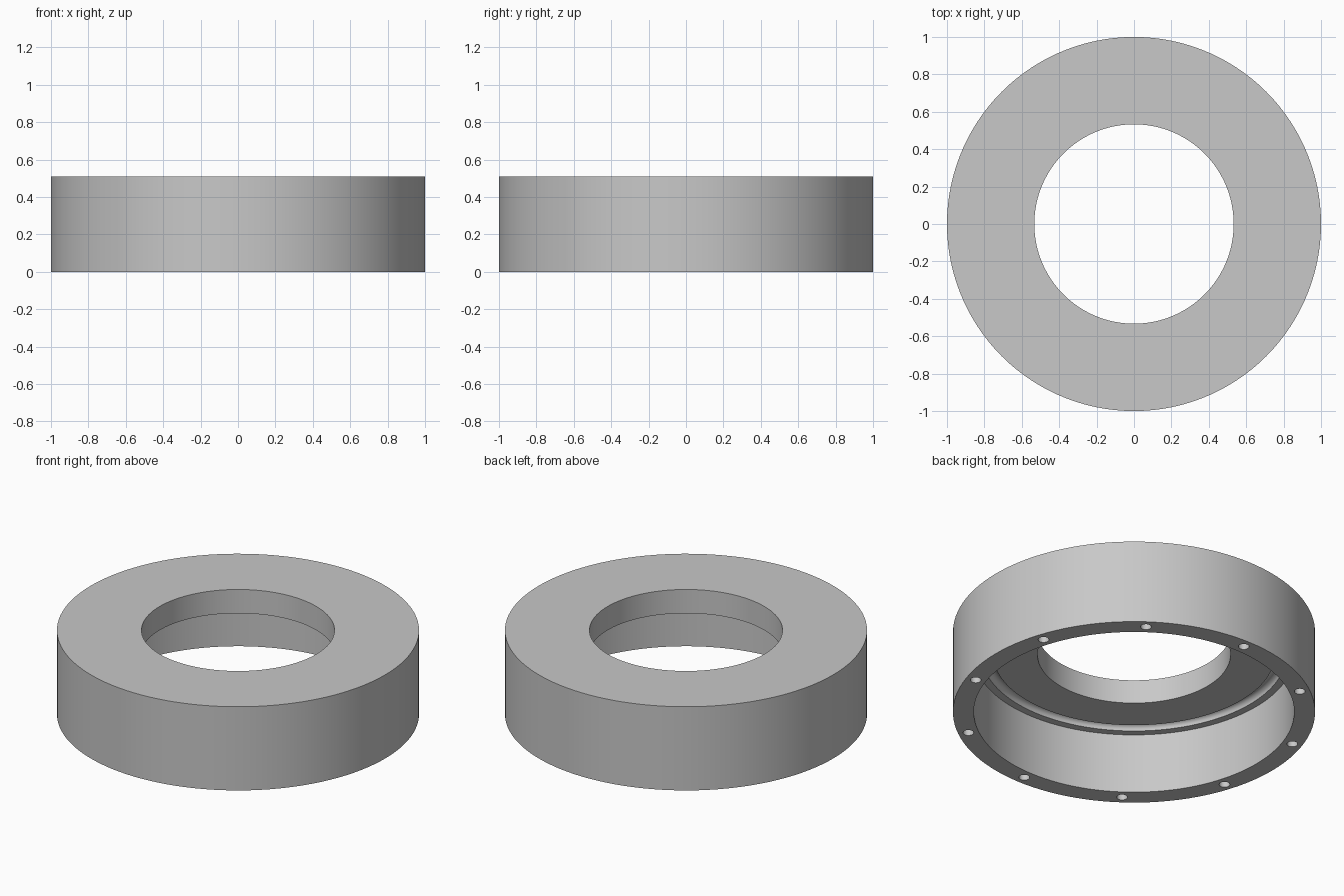
import bpy, bmesh
from math import sin, cos, pi, radians
from mathutils import Matrix

cube = bpy.data.objects.get("Cube")
if cube:
    bpy.data.objects.remove(cube, do_unlink=True)

HEIGHT, SHELF = 0.51, 0.365        # full height, underside of the top plate
BORE, SKIRT = 0.533, 0.885         # inner radii of plate and skirt
GROOVE, GROOVE_R = 0.809, 0.032    # seal groove centre line and radius
HOLES, HOLE_RING, HOLE_R, HOLE_DEPTH = 10, 0.943, 0.03, 0.2
SEGMENTS = 120

grey = bpy.data.materials.new("plain_grey")
grey.use_nodes = True
grey.diffuse_color = (0.58, 0.58, 0.58, 1)
grey.node_tree.nodes["Principled BSDF"].inputs["Base Color"].default_value = grey.diffuse_color


def add_object(name, bm):
    bmesh.ops.recalc_face_normals(bm, faces=bm.faces)
    mesh = bpy.data.meshes.new(name)
    bm.to_mesh(mesh)
    bm.free()
    mesh.materials.append(grey)
    obj = bpy.data.objects.new(name, mesh)
    bpy.context.collection.objects.link(obj)
    return obj


# Stepped ring: closed cross-section with a half-round seal groove, turned about z
steps = 10
groove = [(GROOVE - GROOVE_R * cos(pi * i / steps),
           SHELF + GROOVE_R * sin(pi * i / steps)) for i in range(steps + 1)]
profile = [(1, 0), (1, HEIGHT), (BORE, HEIGHT), (BORE, SHELF),
           *groove, (SKIRT, SHELF), (SKIRT, 0)]
bm = bmesh.new()
verts = [bm.verts.new((r, 0, z)) for r, z in profile]
edges = [bm.edges.new((a, b)) for a, b in zip(verts, verts[1:] + verts[:1])]
bmesh.ops.spin(bm, geom=verts + edges, cent=(0, 0, 0), axis=(0, 0, 1),
               angle=2 * pi, steps=SEGMENTS, use_merge=True)
bmesh.ops.remove_doubles(bm, verts=bm.verts, dist=0.0001)
ring = add_object("housing_ring", bm)

# Blind screw holes in the bottom rim
bm = bmesh.new()
for i in range(HOLES):
    turn = Matrix.Rotation(radians(18) + 2 * pi * i / HOLES, 4, "Z")
    bmesh.ops.create_cone(bm, cap_ends=True, segments=24, radius1=HOLE_R,
                          radius2=HOLE_R, depth=2 * HOLE_DEPTH,
                          matrix=turn @ Matrix.Translation((HOLE_RING, 0, 0)))
cutter = add_object("hole_cutter", bm)
cutter.hide_render = True

cut = ring.modifiers.new("screw_holes", "BOOLEAN")
cut.operation, cut.solver, cut.object = "DIFFERENCE", "EXACT", cutter
bpy.ops.object.select_all(action="DESELECT")
ring.select_set(True)
bpy.context.view_layer.objects.active = ring
bpy.ops.object.modifier_apply(modifier=cut.name)
bpy.data.objects.remove(cutter, do_unlink=True)

bpy.ops.object.shade_smooth_by_angle(angle=radians(30))
